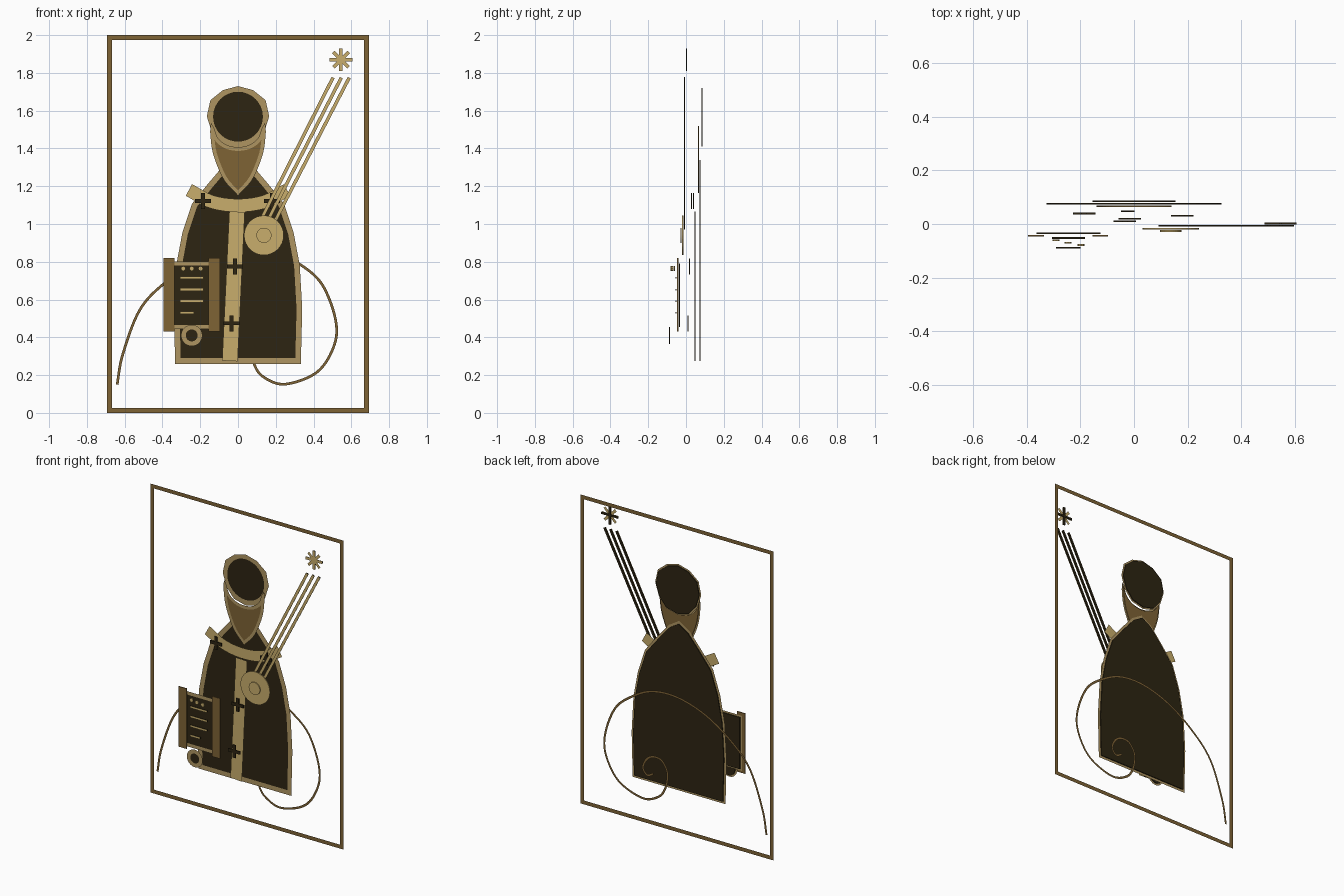
import bpy, bmesh, math
from mathutils import Vector

cube = bpy.data.objects.get("Cube")
if cube:
    bpy.data.objects.remove(cube, do_unlink=True)


def material(name, rgb):
    m = bpy.data.materials.new(name)
    m.use_nodes = True
    m.diffuse_color = (*rgb, 1)
    m.node_tree.nodes["Principled BSDF"].inputs["Base Color"].default_value = (*rgb, 1)
    return m


GOLD = material("pale_gold", (0.58, 0.42, 0.15))
TAN = material("tan", (0.43, 0.30, 0.12))
BROWN = material("brown", (0.21, 0.125, 0.036))
DARK = material("dark_umber", (0.026, 0.018, 0.006))
THICK = 0.006    # depth of solid plates
FRONT = 0.0045   # offset of a flat trim in front of its plate


def finish(name, bm, mat):
    mesh = bpy.data.meshes.new(name)
    bm.to_mesh(mesh)
    bm.free()
    mesh.materials.append(mat)
    obj = bpy.data.objects.new(name, mesh)
    bpy.context.collection.objects.link(obj)
    return obj


def plate(name, pts, y, mat, thick=THICK):
    """Flat outline in the xz plane, extruded in depth about y."""
    bm = bmesh.new()
    face = bm.faces.new([bm.verts.new((x, y - thick / 2, z)) for x, z in pts])
    face.normal_update()
    if face.normal.y > 0:
        face.normal_flip()
    if thick:
        bm.faces.ensure_lookup_table()
        copy = bmesh.ops.extrude_face_region(bm, geom=[face], use_keep_orig=True)
        moved = [g for g in copy["geom"] if isinstance(g, bmesh.types.BMVert)]
        bmesh.ops.translate(bm, verts=moved, vec=(0, thick, 0))
        bmesh.ops.recalc_face_normals(bm, faces=bm.faces)
    return finish(name, bm, mat)


def ribbon(name, pts, width, y, mat, closed=False):
    """Flat mitred band that follows a path in the xz plane."""
    p = [Vector(q) for q in pts]
    n = len(p)
    bm = bmesh.new()
    rows = []
    for i in range(n):
        a = p[i - 1] if i or closed else None
        b = p[(i + 1) % n] if i < n - 1 or closed else None
        d1 = (p[i] - a).normalized() if a else (b - p[i]).normalized()
        d2 = (b - p[i]).normalized() if b else d1
        n1, n2 = Vector((-d1.y, d1.x)), Vector((-d2.y, d2.x))
        m = (n1 + n2).normalized()
        m *= width / 2 * min(1 / max(m.dot(n1), 0.01), 1.8)
        rows.append([bm.verts.new((q.x, y, q.y)) for q in (p[i] + m, p[i] - m)])
    for i in range(n if closed else n - 1):
        (a, b), (c, d) = rows[i], rows[(i + 1) % n]
        f = bm.faces.new((a, b, d, c))
        f.normal_update()
        if f.normal.y > 0:
            f.normal_flip()
    return finish(name, bm, mat)


def smooth(pts, steps=8):
    """Catmull-Rom curve through the points."""
    p = [Vector(q) for q in pts]
    p = [2 * p[0] - p[1]] + p + [2 * p[-1] - p[-2]]
    out = []
    for i in range(1, len(p) - 2):
        a, b, c, d = p[i - 1:i + 3]
        for k in range(steps):
            t = k / steps
            out.append(0.5 * (2 * b + (c - a) * t + (2 * a - 5 * b + 4 * c - d) * t * t
                              + (3 * b - a - 3 * c + d) * t ** 3))
    return out + [p[-2]]


def mirror(half):
    """Close a right-hand outline across x = 0."""
    return list(half) + [(-x, z) for x, z in reversed(half) if x > 0.001]


def circle(x, z, r, n=32):
    return [(x + r * math.cos(math.tau * i / n), z + r * math.sin(math.tau * i / n))
            for i in range(n)]


def box(x0, x1, z0, z1):
    return [(x0, z0), (x1, z0), (x1, z1), (x0, z1)]


def strip(name, a, b, y, fill_width, trim_width):
    """Dark bar with a wider gold band on its front."""
    a, b = Vector(a), Vector(b)
    d = (b - a).normalized()
    s = Vector((-d.y, d.x)) * fill_width / 2
    plate(name + "_core", [a + s, a - s, b - s, b + s], y, DARK)
    ribbon(name, [a, b], trim_width, y - FRONT, GOLD)


# Border frame and the long spiral line at the back
ribbon("border_frame", box(-0.68, 0.68, 0.0125, 1.9875), 0.025, 0.092, BROWN, True)
ribbon("spiral_line", smooth([
    (-0.64, 0.15), (-0.61, 0.31), (-0.52, 0.545), (-0.385, 0.69), (-0.2, 0.81),
    (0, 0.87), (0.18, 0.86), (0.33, 0.785), (0.445, 0.68), (0.515, 0.5), (0.51, 0.36),
    (0.42, 0.217), (0.25, 0.152), (0.135, 0.19), (0.085, 0.26), (0.07, 0.36),
    (0.11, 0.43), (0.17, 0.44), (0.22, 0.41), (0.245, 0.35), (0.215, 0.31), (0.17, 0.33)]),
    0.014, 0.09, BROWN)

# Hooded head
hood = mirror([(0, 1.72), (0.075, 1.70), (0.137, 1.65), (0.155, 1.57),
               (0.13, 1.49), (0.08, 1.43), (0, 1.41)])
plate("hood", hood, 0.084, DARK)
plate("hood_trim", [(x * 1.065, 1.565 + (z - 1.565) * 1.065) for x, z in hood],
      0.084 - FRONT, TAN, 0)
plate("face", circle(0, 1.568, 0.132), 0.084 - FRONT - 0.001, DARK, 0)

# Robe
robe = mirror([(0, 1.34), (0.065, 1.30), (0.15, 1.20), (0.23, 1.10), (0.28, 0.95),
               (0.312, 0.78), (0.325, 0.55), (0.318, 0.275)])
plate("robe", robe, 0.075, DARK)
ribbon("robe_trim", robe, 0.03, 0.075 - FRONT, TAN, True)

# Beard
top = smooth([(-0.14, 1.52), (-0.115, 1.45), (-0.065, 1.41), (0, 1.397),
              (0.065, 1.41), (0.115, 1.45), (0.14, 1.52)], 4)
side = smooth([(0.14, 1.52), (0.128, 1.4), (0.1, 1.31), (0.06, 1.23), (0, 1.165)], 4)
beard = top + side[1:] + [(-q.x, q.y) for q in reversed(side[1:-1])]
plate("beard", beard, 0.066, BROWN)
ribbon("beard_trim", beard, 0.02, 0.066 - FRONT, TAN, True)

# Collar yoke and the band down the robe
ribbon("collar", smooth([(-0.26, 1.18), (-0.14, 1.118), (0, 1.098),
                         (0.14, 1.118), (0.26, 1.18)]), 0.07, 0.056, GOLD)
strip("robe_band", (-0.005, 1.065), (-0.043, 0.275), 0.047, 0.012, 0.082)

# Cross ornaments
R, W = 0.042, 0.01
for i, (x, z, y) in enumerate([(-0.185, 1.122, 0.039), (0.18, 1.122, 0.03),
                               (-0.016, 0.775, 0.019), (-0.034, 0.474, 0.01)]):
    quarter = [(W, W), (W, R), (-W, R)]
    pts = []
    for _ in range(4):
        pts += [(x + a, z + b) for a, b in quarter]
        quarter = [(-b, a) for a, b in quarter]
    plate(f"cross_{i + 1}", pts, y, DARK)

# Eight-armed star
for i in range(4):
    ang = math.pi * i / 4
    c, d = Vector((0.545, 1.87)), Vector((math.cos(ang), math.sin(ang))) * 0.06
    if i % 2 == 0:
        strip(f"star_arm_{i}", c - d, c + d, 0.002, 0.012, 0.018)
    else:
        ribbon(f"star_arm_{i}", [c - d * 0.95, c + d * 0.95], 0.018, 0.002 - FRONT + 0.0004, GOLD)

# Strings and the round sound disc
for i, (x0, x1) in enumerate([(0.097, 0.503), (0.135, 0.547), (0.175, 0.589)]):
    strip(f"string_{i + 1}", (x0, 0.975), (x1, 1.775), -0.007, 0.014, 0.018)
plate("sound_disc", circle(0.137, 0.94, 0.105), -0.017, GOLD)
plate("sound_disc_hub", circle(0.137, 0.94, 0.04), -0.026, GOLD)

# Slatted box with side bars
case = box(-0.362, -0.125, 0.455, 0.79)
plate("case", case, -0.035, DARK)
ribbon("case_trim", case, 0.022, -0.035 - FRONT, TAN, True)
plate("left_bar", box(-0.155, -0.096, 0.43, 0.82), -0.044, BROWN)
plate("right_bar", box(-0.395, -0.335, 0.43, 0.82), -0.044, BROWN)
for i, z in enumerate((0.715, 0.653, 0.592, 0.53)):
    strip(f"slat_{i + 1}", (-0.306, z), (-0.232 if i == 3 else -0.183, z), -0.052, 0.008, 0.014)
for i, (x, y) in enumerate([(-0.29, -0.061), (-0.245, -0.07), (-0.198, -0.078)]):
    plate(f"stud_{i + 1}", circle(x, 0.764, 0.013, 8), y, GOLD)

# Lens ring below the box
plate("lens", circle(-0.245, 0.41, 0.045), -0.088, DARK)
ribbon("lens_ring", circle(-0.245, 0.41, 0.044), 0.025, -0.088 - FRONT, TAN, True)
